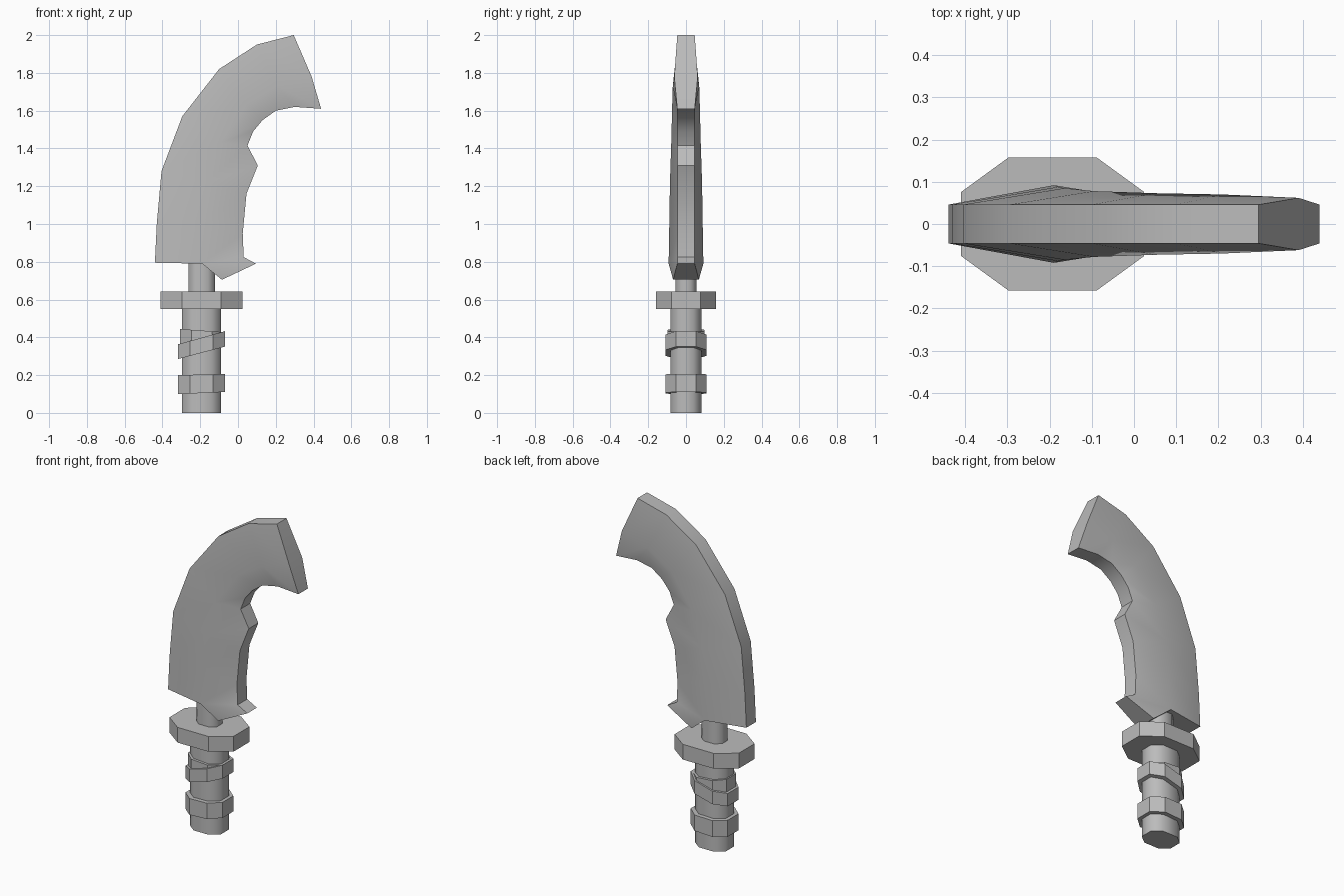
import bpy, bmesh, math
from mathutils import Vector

cube = bpy.data.objects.get("Cube")
if cube:
    bpy.data.objects.remove(cube)

grey = bpy.data.materials.new("plain grey")
grey.use_nodes = True
grey.diffuse_color = (0.5, 0.5, 0.5, 1)
grey.node_tree.nodes["Principled BSDF"].inputs["Base Color"].default_value = (0.5, 0.5, 0.5, 1)


def finish(bm, name, angle):
    bmesh.ops.recalc_face_normals(bm, faces=bm.faces)
    mesh = bpy.data.meshes.new(name)
    bm.to_mesh(mesh)
    bm.free()
    mesh.materials.append(grey)
    obj = bpy.data.objects.new(name, mesh)
    bpy.context.collection.objects.link(obj)
    bpy.ops.object.select_all(action='DESELECT')
    obj.select_set(True)
    bpy.context.view_layer.objects.active = obj
    bpy.ops.object.shade_smooth_by_angle(angle=math.radians(angle))
    return obj


AXIS_X = -0.193


def octagon_prism(name, hx, hy, z0, z1, flat=0.48, tilt0=0.0, tilt1=0.0, angle=30):
    """Chamfered block; tilt raises the +x side of the bottom / top face."""
    bm = bmesh.new()
    corner = [(1, flat), (flat, 1), (-flat, 1), (-1, flat)]
    outline = corner + [(-x, -y) for x, y in corner]
    rings = [[bm.verts.new((AXIS_X + x * hx, y * hy, z + x * tilt)) for x, y in outline]
             for z, tilt in ((z0, tilt0), (z1, tilt1))]
    for ring in rings:
        bm.faces.new(ring)
    for i in range(8):
        j = (i + 1) % 8
        bm.faces.new((rings[0][i], rings[0][j], rings[1][j], rings[1][i]))
    return finish(bm, name, angle)


# Handle, guard and neck
octagon_prism("grip", 0.104, 0.082, 0, 0.56, angle=55)
octagon_prism("lower_band", 0.125, 0.108, 0.105, 0.203, tilt0=0.006, tilt1=0.003)
octagon_prism("upper_band", 0.125, 0.108, 0.318, 0.398, tilt0=0.033, tilt1=0.035)
octagon_prism("band_end", 0.113, 0.098, 0.36, 0.436, tilt0=0.03, tilt1=-0.008)
octagon_prism("guard", 0.217, 0.158, 0.55, 0.643)
octagon_prism("neck", 0.07, 0.055, 0.63, 0.87, angle=55)

# Blade: spine points, thick ridge points (x, z, half thickness), and the inner
# edge points that lie between each pair of ridge points
EDGE = 0.046
spine = [(-.44, .795), (-.43, 1.0), (-.405, 1.28), (-.295, 1.57), (-.10, 1.82), (.10, 1.95), (.295, 2.0)]
ridge = [(-.19, .79, .092), (-.18, 1.02, .088), (-.165, 1.22, .085), (-.095, 1.43, .078),
         (.05, 1.63, .073), (.21, 1.73, .07), (.39, 1.78, .062)]
inner = [[(-.085, .705, .068), (.095, .79), (.03, .825), (.025, .95)],
         [(.025, .95), (.045, 1.16)],
         [(.045, 1.16), (.105, 1.31), (.05, 1.415)],
         [(.05, 1.415), (.08, 1.49), (.13, 1.55)],
         [(.13, 1.55), (.2, 1.60)],
         [(.2, 1.60), (.3, 1.62), (.44, 1.61)]]

bm = bmesh.new()


def vert(p, side):
    half = p[2] if len(p) > 2 else EDGE
    return bm.verts.new((p[0], side * half, p[1]))


# Two bevelled sides
for side in (-1, 1):
    for i in range(len(ridge) - 1):
        bm.faces.new([vert(p, side) for p in (spine[i], spine[i + 1], ridge[i + 1], ridge[i])])
        chain = inner[i]
        for k in range(len(chain) - 1):
            bm.faces.new([vert(p, side) for p in (ridge[i], chain[k], chain[k + 1])])
        bm.faces.new([vert(p, side) for p in (ridge[i], chain[-1], ridge[i + 1])])

# Rim joining the two sides
edge_loop = [p for chain in inner for p in chain]
rim = spine + [ridge[-1]] + edge_loop[::-1] + [ridge[0]]
for a, b in zip(rim, rim[1:] + rim[:1]):
    if a != b:
        bm.faces.new((vert(a, -1), vert(b, -1), vert(b, 1), vert(a, 1)))

bmesh.ops.remove_doubles(bm, verts=bm.verts, dist=0.0005)
finish(bm, "blade", 30)
